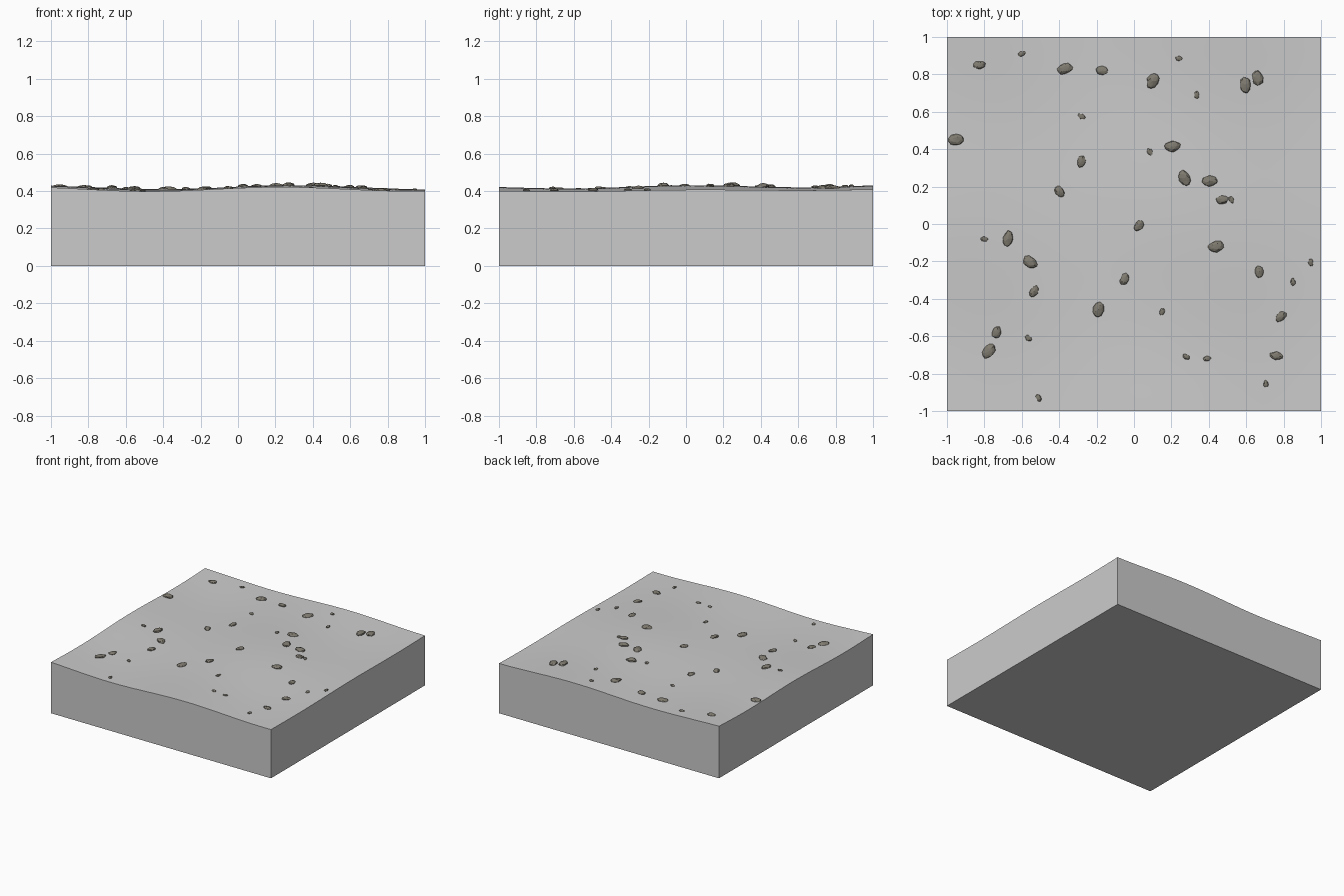
import bpy, bmesh, math, random
from mathutils import Matrix, Vector

random.seed(7)
if "Cube" in bpy.data.objects:
    bpy.data.objects.remove(bpy.data.objects["Cube"], do_unlink=True)


def material(name, colour):
    mat = bpy.data.materials.new(name)
    mat.use_nodes = True
    mat.diffuse_color = colour
    mat.node_tree.nodes["Principled BSDF"].inputs["Base Color"].default_value = colour
    return mat


def add_object(name, bm, mat):
    mesh = bpy.data.meshes.new(name)
    bm.to_mesh(mesh)
    bm.free()
    mesh.materials.append(mat)
    obj = bpy.data.objects.new(name, mesh)
    bpy.context.collection.objects.link(obj)
    return obj


def ground_height(x, y):
    # Gentle rolling surface with a slight rise to the back
    rolling = 0.01 * math.sin(4.4 * (x + 0.09)) + 0.005 * math.cos(5 * y)
    diagonal = 0.002 * math.sin(5 * (x + y))
    return 0.414 + rolling + diagonal + 0.005 * y


ground_grey = material("ground grey", (0.6, 0.6, 0.6, 1))
stone_brown = material("stone brown", (0.21, 0.195, 0.16, 1))

# Ground block: a fine grid extruded down to a flat base
bm = bmesh.new()
bmesh.ops.create_grid(bm, x_segments=64, y_segments=64, size=1)
top_faces = bm.faces[:]
skirt = bmesh.ops.extrude_edge_only(bm, edges=[e for e in bm.edges if e.is_boundary])
rim = [v for v in skirt["geom"] if isinstance(v, bmesh.types.BMVert)]
for v in bm.verts:
    v.co.z = ground_height(v.co.x, v.co.y)
for v in rim:
    v.co.z = 0
bmesh.ops.contextual_create(bm, geom=[e for e in bm.edges if e.is_boundary])
bmesh.ops.recalc_face_normals(bm, faces=bm.faces[:])
ground = add_object("ground_block", bm, ground_grey)
bpy.context.view_layer.objects.active = ground
ground.select_set(True)
bpy.ops.object.shade_smooth_by_angle(angle=math.radians(35))

# Stones by size: position and heading of the long side in degrees
large = [
    (-0.37, 0.83, 15), (0.10, 0.765, 65), (0.595, 0.745, 90), (0.66, 0.78, 95),
    (-0.95, 0.45, 0), (0.205, 0.415, 5), (0.27, 0.245, 115), (0.405, 0.23, -5),
    (-0.675, -0.08, 75), (-0.555, -0.205, -35), (0.44, -0.12, 5), (-0.19, -0.455, 70),
    (-0.775, -0.68, 50),
]
medium = [
    (-0.17, 0.82, -5), (-0.28, 0.335, 80), (-0.40, 0.175, 125), (0.025, -0.01, 55),
    (-0.535, -0.36, 55), (-0.05, -0.295, 65), (0.67, -0.255, 95), (-0.735, -0.58, 75),
    (0.76, -0.705, -10), (0.785, -0.495, 45), (-0.825, 0.85, 5), (0.47, 0.13, 5),
]
small = [
    (0.24, 0.885, -5), (0.335, 0.69, 95), (-0.28, 0.575, -30), (0.085, 0.385, 110),
    (0.52, 0.13, 125), (0.85, -0.31, 100), (0.945, -0.205, 100), (0.15, -0.47, 70),
    (-0.565, -0.61, 140), (0.705, -0.855, 90), (-0.51, -0.93, 110), (-0.60, 0.91, 20),
    (-0.80, -0.08, -10), (0.28, -0.71, -30), (0.39, -0.72, 5),
]


def add_stone(name, x, y, heading, length):
    # A flattened, chipped ball half sunk in the ground
    bm = bmesh.new()
    bmesh.ops.create_icosphere(bm, subdivisions=2, radius=1)
    for v in bm.verts:
        v.co *= random.uniform(0.85, 1.1)
    shape = Matrix.Diagonal((length / 2, length * 0.34, length * 0.19, 1))
    turn = Matrix.Rotation(math.radians(heading), 4, "Z")
    place = Matrix.Translation(Vector((x, y, ground_height(x, y) + 0.002)))
    bmesh.ops.transform(bm, matrix=place @ turn @ shape, verts=bm.verts)
    add_object(name, bm, stone_brown)


for label, stones, length in (("large", large, 0.088), ("medium", medium, 0.068), ("small", small, 0.041)):
    for i, (x, y, heading) in enumerate(stones, 1):
        add_stone(f"{label}_stone_{i}", x, y, heading, length)
